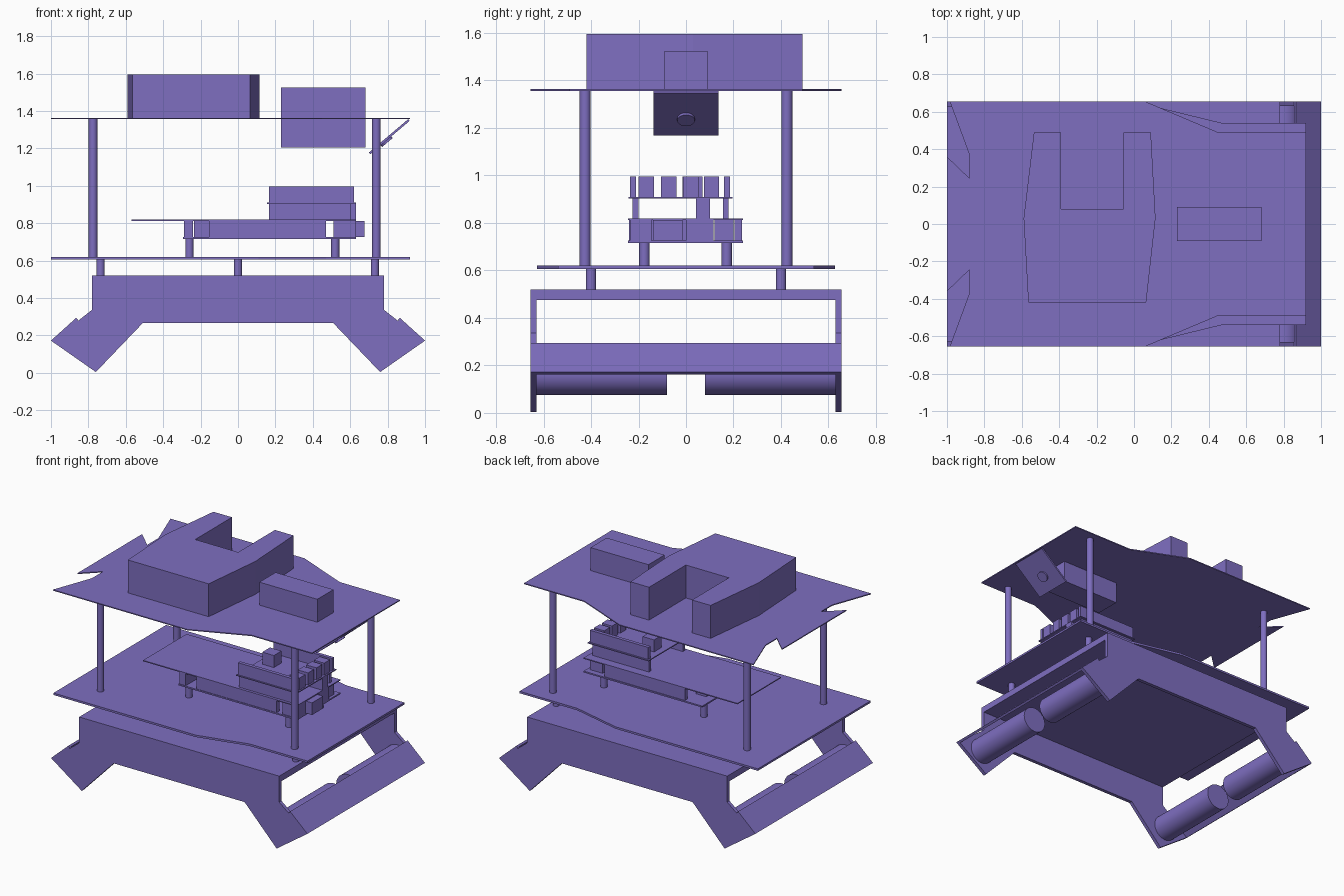
import bpy, bmesh, math
from mathutils import Vector

if "Cube" in bpy.data.objects:
    bpy.data.objects.remove(bpy.data.objects["Cube"])

mat = bpy.data.materials.new("violet")
mat.diffuse_color = (0.209, 0.156, 0.527, 1)
mat.use_nodes = True
mat.node_tree.nodes["Principled BSDF"].inputs["Base Color"].default_value = mat.diffuse_color


def finish(name, bm, smooth=False):
    bmesh.ops.recalc_face_normals(bm, faces=bm.faces)
    me = bpy.data.meshes.new(name)
    bm.to_mesh(me)
    bm.free()
    me.materials.append(mat)
    ob = bpy.data.objects.new(name, me)
    bpy.context.collection.objects.link(ob)
    if smooth:
        bpy.ops.object.select_all(action='DESELECT')
        ob.select_set(True)
        bpy.context.view_layer.objects.active = ob
        bpy.ops.object.shade_smooth_by_angle(angle=math.radians(40))
    return ob


def prism(name, pts, a, b, axis='z'):
    """Extrude a flat outline from a to b along z (xy outline) or y (xz outline)."""
    bm = bmesh.new()
    vs = [bm.verts.new((p, q, a) if axis == 'z' else (p, a, q)) for p, q in pts]
    f = bm.faces.new(vs)
    ext = bmesh.ops.extrude_face_region(bm, geom=[f])
    d = Vector((0, 0, b - a)) if axis == 'z' else Vector((0, b - a, 0))
    bmesh.ops.translate(bm, vec=d, verts=[v for v in ext['geom'] if isinstance(v, bmesh.types.BMVert)])
    return finish(name, bm)


def box(name, x0, x1, y0, y1, z0, z1):
    return prism(name, [(x0, y0), (x1, y0), (x1, y1), (x0, y1)], z0, z1)


def rod(name, p, q, r, n=24):
    p, q = Vector(p), Vector(q)
    bm = bmesh.new()
    bmesh.ops.create_cone(bm, cap_ends=True, segments=n, radius1=r, radius2=r, depth=(q - p).length)
    bmesh.ops.rotate(bm, verts=bm.verts, matrix=(q - p).to_track_quat('Z', 'Y').to_matrix())
    bmesh.ops.translate(bm, verts=bm.verts, vec=(p + q) / 2)
    return finish(name, bm, True)


def mirror_x(half):
    return half + [(-x, z) for x, z in reversed(half)]


def mirror_y(half):
    return half + [(x, -y) for x, y in reversed(half)]


# Chassis: two side flanges and a top slab
flange = mirror_x([(0.51, 0.265), (0.76, 0.004), (1.0, 0.172), (0.865, 0.294),
                   (0.855, 0.278), (0.78, 0.337), (0.78, 0.52)])
prism("chassis_flange_front", flange, -0.655, -0.63, 'y')
prism("chassis_flange_back", flange, 0.63, 0.655, 'y')
box("chassis_top", -0.78, 0.78, -0.63, 0.63, 0.475, 0.52)

# Sloped end plates, motors below them
for s, side in ((1, "right"), (-1, "left")):
    slope = [(1.0, 0.172), (0.865, 0.294), (0.855, 0.283), (0.986, 0.162)]
    prism("end_plate_" + side, [(s * x, z) for x, z in slope], -0.6545, 0.6545, 'y')
    for t in (1, -1):
        rod("motor_" + side, (s * 0.80, t * 0.08, 0.166), (s * 0.80, t * 0.63, 0.166), 0.09, 40)

# Short spacers and the lower deck
for x in (-0.735, 0, 0.732):
    for y in (-0.4, 0.4):
        rod("deck_spacer", (x, y, 0.52), (x, y, 0.606), 0.022)
prism("lower_deck", mirror_y([(-1, 0.628), (0.11, 0.628), (0.47, 0.54), (0.92, 0.54)]), 0.606, 0.62)

# Tall posts and the upper deck with notched rear edge
for x in (-0.775, 0.74):
    for y in (-0.425, 0.425):
        rod("tall_post", (x, y, 0.62), (x, y, 1.356), 0.023)
prism("upper_deck", mirror_y([(-1, 0.36), (-0.88, 0.245), (-0.88, 0.37), (-0.985, 0.655),
                              (0.06, 0.655), (0.45, 0.49), (0.92, 0.49)]), 1.356, 1.363)

# U-shaped pack and through box on the upper deck
prism("u_shaped_pack", [(-0.535, 0.49), (-0.39, 0.49), (-0.39, 0.08), (-0.055, 0.08), (-0.055, 0.49),
                        (0.09, 0.49), (0.115, 0.03), (0.065, -0.42), (-0.565, -0.42), (-0.59, 0.03)],
      1.363, 1.595)
box("through_box", 0.23, 0.682, -0.09, 0.09, 1.205, 1.525)

# Tilted sensor board with a round lens
prism("sensor_board", [(0.91, 1.356), (0.70, 1.178), (0.708, 1.169), (0.918, 1.347)], -0.136, 0.136, 'y')
n = Vector((0.647, 0, -0.763))
c = Vector((0.79, 0, 1.242))
rod("sensor_lens", c, c + n * 0.014, 0.037)

# Bottom circuit board on four feet
for x in (-0.26, 0.52):
    for y in (-0.175, 0.172):
        rod("board_foot", (x, y, 0.62), (x, y, 0.716), 0.022)
box("bottom_board", -0.295, 0.63, -0.244, 0.241, 0.716, 0.726)
for x0, x1, y0, y1 in ((-0.155, 0.47, -0.24, -0.21), (-0.155, 0.47, 0.205, 0.235),
                       (-0.29, -0.24, -0.24, -0.11), (-0.235, -0.155, -0.02, 0.11),
                       (0.51, 0.63, -0.235, -0.145), (0.51, 0.675, -0.14, -0.015),
                       (0.51, 0.63, 0.0, 0.115), (0.51, 0.61, 0.12, 0.2)):
    box("board_connector", x0, x1, y0, y1, 0.726, 0.812)

# Middle board with header strips
box("middle_board", -0.57, 0.63, -0.244, 0.241, 0.812, 0.819)
for x0, x1, y0, y1 in ((0.165, 0.605, -0.225, -0.2), (0.165, 0.605, 0.155, 0.178),
                       (0.50, 0.63, 0.042, 0.102)):
    box("middle_header", x0, x1, y0, y1, 0.819, 0.903)

# Top board with headers and terminal blocks
box("top_board", 0.155, 0.63, -0.242, 0.195, 0.903, 0.91)
for x0, x1, y0, y1 in ((0.165, 0.62, -0.235, -0.21), (0.165, 0.62, 0.16, 0.185),
                       (0.20, 0.29, -0.015, 0.07), (0.54, 0.62, -0.2, -0.135),
                       (0.54, 0.62, -0.105, -0.04), (0.54, 0.62, -0.012, 0.053),
                       (0.54, 0.62, 0.075, 0.14)):
    box("top_terminal", x0, x1, y0, y1, 0.91, 0.995)
